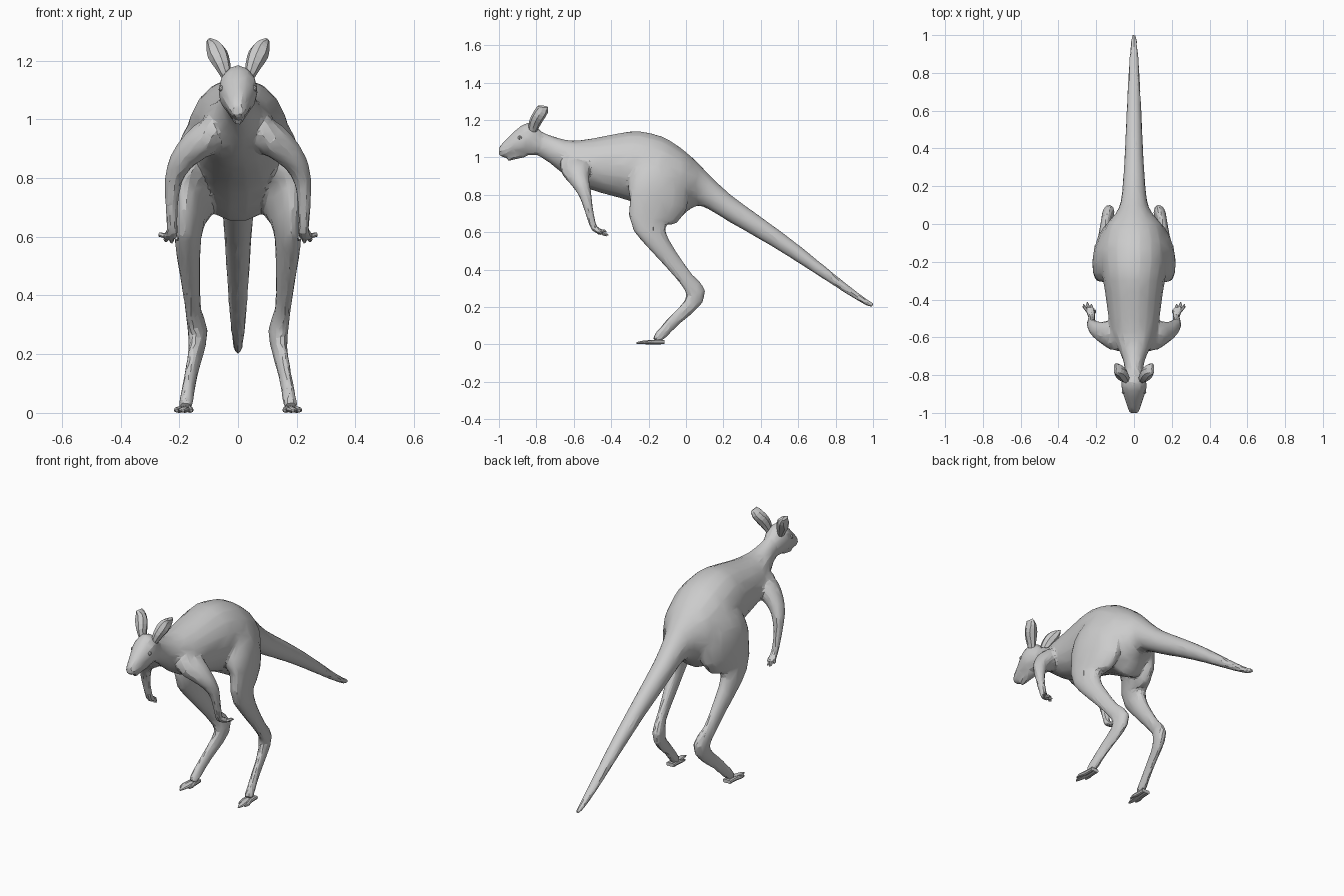
import bpy, bmesh, math
from mathutils import Vector

if "Cube" in bpy.data.objects:
    bpy.data.objects.remove(bpy.data.objects["Cube"])


def smooth_path(st, sub):
    """Catmull-Rom interpolation of station tuples."""
    pts = []
    for i in range(len(st) - 1):
        p0, p1, p2, p3 = st[max(i - 1, 0)], st[i], st[i + 1], st[min(i + 2, len(st) - 1)]
        for k in range(sub):
            t = k / sub
            pts.append([0.5 * (2 * b + (c - a) * t + (2 * a - 5 * b + 4 * c - d) * t * t
                               + (3 * b - a - 3 * c + d) * t ** 3)
                        for a, b, c, d in zip(p0, p1, p2, p3)])
    pts.append(list(st[-1]))
    return pts


def loft(name, stations, sides=10, sub=2, normal=None, mirror=False, twist=0):
    """Skin ellipses (x, y, z, half width, half depth) along a path."""
    st = smooth_path(stations, sub)
    bm = bmesh.new()
    rings = []
    cs, sn = math.cos(twist), math.sin(twist)
    for i, s in enumerate(st):
        c = Vector(s[:3])
        a, b = Vector(st[max(i - 1, 0)][:3]), Vector(st[min(i + 1, len(st) - 1)][:3])
        t = Vector(normal) if normal else (b - a).normalized()
        side = (Vector((1, 0, 0)) - t * t.x).normalized()
        up = t.cross(side)
        side, up = side * cs - up * sn, up * cs + side * sn
        rings.append([bm.verts.new(c + side * max(s[3], .002) * math.cos(q) + up * max(s[4], .002) * math.sin(q))
                      for q in (2 * math.pi * k / sides for k in range(sides))])
    for r0, r1 in zip(rings, rings[1:]):
        for k in range(sides):
            j = (k + 1) % sides
            bm.faces.new((r0[k], r0[j], r1[j], r1[k]))
    bm.faces.new(rings[0])
    bm.faces.new(rings[-1])
    bmesh.ops.recalc_face_normals(bm, faces=bm.faces)
    me = bpy.data.meshes.new(name)
    bm.to_mesh(me)
    bm.free()
    ob = bpy.data.objects.new(name, me)
    bpy.context.collection.objects.link(ob)
    if mirror:
        ob.modifiers.new("mirror", 'MIRROR').use_mirror_merge = False
    return ob


def slices(rows):
    """Side profile rows (y, top, bottom, half width) to stations."""
    return [(0, y, (t + b) / 2, w, (t - b) / 2) for y, t, b, w in rows]


def fuse(parts):
    """Join parts into one blended, lightly faceted skin."""
    bpy.ops.object.select_all(action='DESELECT')
    for p in parts:
        p.select_set(True)
    bpy.context.view_layer.objects.active = parts[0]
    bpy.ops.object.convert(target='MESH')
    bpy.ops.object.join()
    ob = bpy.context.view_layer.objects.active
    m = ob.modifiers.new("blend", 'REMESH')
    m.mode, m.voxel_size = 'VOXEL', .008
    m = ob.modifiers.new("relax", 'SMOOTH')
    m.factor, m.iterations = .5, 10
    m = ob.modifiers.new("facets", 'DECIMATE')
    m.ratio = .05
    bpy.ops.object.convert(target='MESH')
    bpy.ops.object.shade_smooth_by_angle(angle=math.radians(18))


# Torso, neck and tail in one skin
body = loft("body", slices([
    (-.81, 1.15, 1.02, .045), (-.73, 1.12, .97, .055), (-.65, 1.095, .905, .088),
    (-.57, 1.092, .85, .122), (-.46, 1.11, .81, .14), (-.35, 1.132, .78, .155),
    (-.25, 1.142, .745, .172), (-.13, 1.114, .68, .182), (-.06, 1.075, .65, .172),
    (0, 1.03, .705, .146), (.06, .975, .74, .095), (.12, .912, .722, .07),
    (.235, .803, .652, .058), (.42, .668, .547, .047), (.61, .526, .43, .039),
    (.85, .33, .275, .027), (.97, .24, .205, .016), (1.002, .222, .202, .011)]),
    sides=18, normal=(0, 1, 0))

# Head and muzzle
head = loft("head", slices([
    (-.75, 1.11, 1.01, .04), (-.81, 1.178, 1.01, .06), (-.86, 1.182, 1.01, .068),
    (-.91, 1.147, 1.01, .055), (-.95, 1.108, 1.0, .041), (-.98, 1.078, 1.0, .032),
    (-1.002, 1.05, 1.01, .022)]), sides=12, normal=(0, 1, 0))
jaw = loft("lower_jaw", slices([(-.86, 1.04, 1.0, .035), (-.92, 1.03, .987, .026),
                                (-.955, 1.015, .975, .016)]), sides=8, normal=(0, 1, 0))
loft("eye", [(.055, -.90, 1.105, .004, .004), (.055, -.89, 1.105, .01, .011),
             (.058, -.875, 1.105, .004, .004)], sides=8, mirror=True)

# Upright broad ears with blunt tips
loft("ear", [(.037, -.822, 1.14, .016, .022), (.053, -.808, 1.185, .028, .032),
             (.07, -.788, 1.222, .035, .034), (.086, -.77, 1.252, .024, .034),
             (.1, -.766, 1.272, .008, .028)], sides=8, mirror=True)

# Arms, shoulders set into the chest
arm = loft("arm", [(.03, -.57, .96, .07, .09), (.09, -.585, .945, .065, .095),
                   (.145, -.58, .91, .055, .07), (.195, -.56, .855, .042, .047),
                   (.218, -.538, .80, .032, .035), (.225, -.525, .74, .025, .026),
                   (.226, -.507, .67, .021, .021), (.223, -.49, .62, .021, .019),
                   (.233, -.45, .6, .028, .015), (.235, -.435, .596, .02, .011)],
           sides=10, mirror=True)
for i, (dx, y, z) in enumerate([(-.03, -.455, .588), (-.01, -.425, .58), (.012, -.415, .584),
                                (.033, -.425, .602)]):
    loft(f"finger_{i + 1}", [(.231 + dx * .5, -.46, .602, .009, .009),
                             (.235 + dx * .9, y - .012, z + .006, .008, .008),
                             (.235 + dx, y, z, .003, .003)], sides=6, sub=1, mirror=True)

# Hind legs: haunch, shin, hock and long instep
leg = loft("hind_leg", [(.045, -.17, 1.02, .06, .09), (.085, -.165, .96, .085, .13),
                        (.125, -.15, .87, .085, .163), (.148, -.15, .76, .066, .165),
                        (.162, -.193, .665, .05, .12), (.17, -.172, .58, .043, .07),
                        (.162, -.09, .465, .033, .05), (.152, .005, .345, .025, .042),
                        (.137, .052, .278, .033, .055), (.143, .025, .21, .025, .042),
                        (.16, -.06, .13, .021, .034), (.174, -.135, .05, .023, .03),
                        (.18, -.165, .022, .025, .018)], sides=14, mirror=True,
           twist=math.radians(13))

# Feet and toes
for nm, x0, x1, y1, w in [("main_toe", .18, .187, -.265, .016), ("outer_toe", .197, .208, -.235, .011),
                          ("inner_toe", .165, .16, -.22, .009)]:
    loft(nm, [(x0, -.115, .012, w, .011), (x0, -.17, .012, w * 1.2, .012),
              (x1, y1 + .03, .01, w, .009), (x1, y1, .007, .004, .004)],
         sides=8, normal=(0, 1, 0), mirror=True)

# One continuous skin for the large masses
fuse([body, head, jaw, arm, leg])
